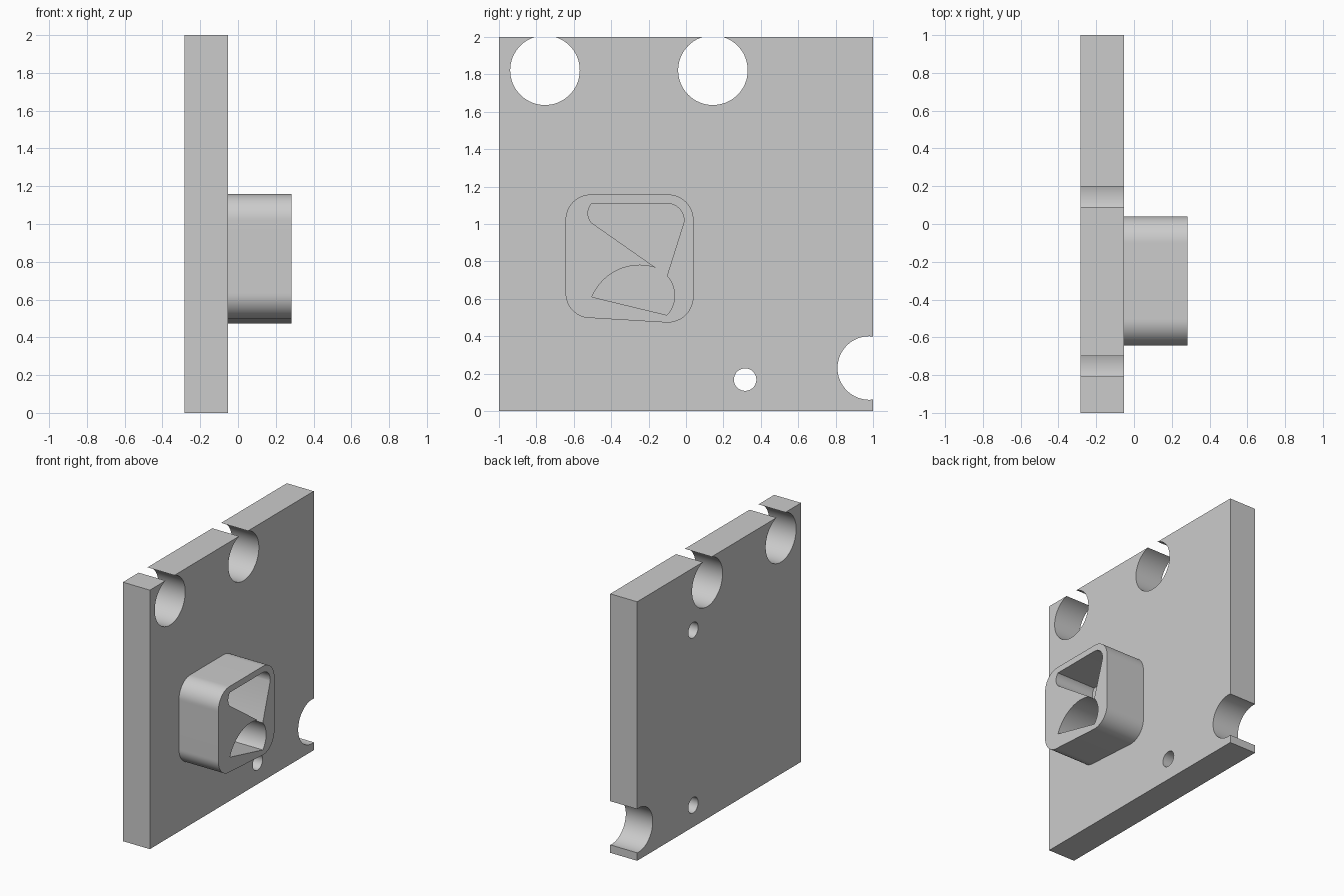
import bpy, bmesh
from math import sin, cos, pi, radians, atan2
from mathutils import Vector

if "Cube" in bpy.data.objects:
    bpy.data.objects.remove(bpy.data.objects["Cube"])

BACK, FACE, FRONT = -0.283, -0.053, 0.283


def circle(y, z, r, n=64):
    return [(y + r * cos(2 * pi * i / n), z + r * sin(2 * pi * i / n)) for i in range(n)]


def arc(a, m, b, n=16):
    # circular arc from a to b passing through m
    (ax, ay), (mx, my), (bx, by) = a, m, b
    d = 2 * (ax * (my - by) + mx * (by - ay) + bx * (ay - my))
    sa, sm, sb = ax * ax + ay * ay, mx * mx + my * my, bx * bx + by * by
    c = Vector(((sa * (my - by) + sm * (by - ay) + sb * (ay - my)) / d,
                (sa * (bx - mx) + sm * (ax - bx) + sb * (mx - ax)) / d))
    ang = [atan2(p[1] - c.y, p[0] - c.x) for p in (a, m, b)]
    sweep, mid = (ang[2] - ang[0]) % (2 * pi), (ang[1] - ang[0]) % (2 * pi)
    if mid > sweep:
        sweep -= 2 * pi
    r = (Vector(a) - c).length
    return [(c.x + r * cos(ang[0] + sweep * i / n), c.y + r * sin(ang[0] + sweep * i / n))
            for i in range(n + 1)]


def prism(name, outline, x0, x1):
    # extrude a (y, z) outline along x
    bm = bmesh.new()
    f = bm.faces.new([bm.verts.new((x0, y, z)) for y, z in outline])
    new = bmesh.ops.extrude_face_region(bm, geom=[f])["geom"]
    bmesh.ops.translate(bm, vec=(x1 - x0, 0, 0),
                        verts=[v for v in new if isinstance(v, bmesh.types.BMVert)])
    bmesh.ops.recalc_face_normals(bm, faces=bm.faces)
    me = bpy.data.meshes.new(name)
    bm.to_mesh(me)
    bm.free()
    ob = bpy.data.objects.new(name, me)
    bpy.context.collection.objects.link(ob)
    return ob


def combine(target, tool, operation):
    m = target.modifiers.new("cut", 'BOOLEAN')
    m.operation, m.object, m.solver = operation, tool, 'EXACT'
    bpy.context.view_layer.objects.active = target
    bpy.ops.object.modifier_apply(modifier=m.name)
    bpy.data.objects.remove(tool)


# mounting plate
plate = prism("mounting_plate", [(-1, 0), (1, 0), (1, 2), (-1, 2)], BACK, FACE)

# holes: two open at the top, one open at the side, a small through hole, a blind rear hole
for y, z, r, depth in [(-0.754, 1.822, 0.186, 0.4), (0.144, 1.822, 0.186, 0.4),
                       (0.98, 0.23, 0.17, 0.4), (0.316, 0.168, 0.06, 0.4),
                       (0.316, 1.52, 0.06, 0.25)]:
    combine(plate, prism("hole", circle(y, z, r), BACK - 0.1, BACK - 0.1 + depth), 'DIFFERENCE')

# rounded boss, slightly tilted along its lower edge
boss = prism("boss",
             arc((-0.644, 1.015), (-0.604, 1.118), (-0.503, 1.158))
             + arc((-0.10, 1.158), (0.0, 1.118), (0.04, 1.015))
             + arc((0.04, 0.62), (0.0, 0.514), (-0.10, 0.473))
             + arc((-0.503, 0.497), (-0.604, 0.535), (-0.644, 0.635)),
             FACE - 0.06, FRONT)

# irregular pocket inside the boss
pocket = prism("pocket",
               arc((-0.503, 1.005), (-0.524, 1.058), (-0.503, 1.11))
               + arc((-0.102, 1.11), (-0.034, 1.08), (-0.011, 1.01))
               + arc((-0.102, 0.722), (-0.061, 0.62), (-0.102, 0.513))
               + arc((-0.503, 0.61), (-0.353, 0.759), (-0.16, 0.765), 24),
               FACE - 0.2, FRONT + 0.1)
combine(boss, pocket, 'DIFFERENCE')
combine(plate, boss, 'UNION')

# smooth round walls, keep edges crisp
bpy.ops.object.select_all(action='DESELECT')
plate.select_set(True)
bpy.context.view_layer.objects.active = plate
bpy.ops.object.shade_smooth_by_angle(angle=radians(30))
